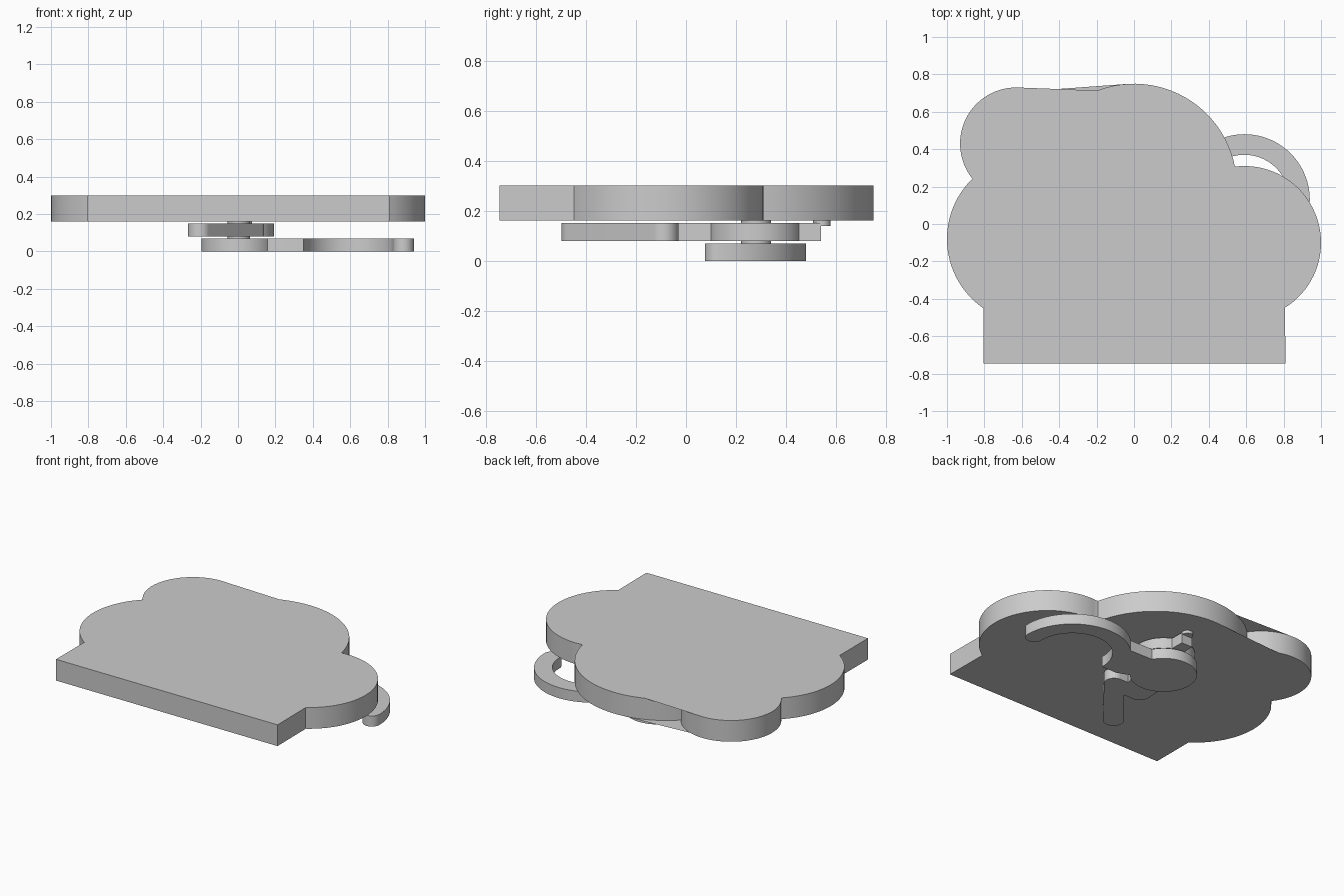
import bpy, bmesh
from math import cos, sin, radians

if "Cube" in bpy.data.objects:
    bpy.data.objects.remove(bpy.data.objects["Cube"])


def arc(cx, cy, r, a0, a1):
    """Points along an arc, angles in degrees."""
    n = max(4, int(abs(a1 - a0) / 4))
    steps = [radians(a0 + (a1 - a0) * i / n) for i in range(n + 1)]
    return [(cx + r * cos(a), cy + r * sin(a)) for a in steps]


def slab(name, outline, z0, z1):
    """Extrude a flat outline from z0 to z1."""
    bm = bmesh.new()
    face = bm.faces.new([bm.verts.new((x, y, z0)) for x, y in outline])
    ext = bmesh.ops.extrude_face_region(bm, geom=[face], use_keep_orig=True)
    verts = [v for v in ext["geom"] if isinstance(v, bmesh.types.BMVert)]
    bmesh.ops.translate(bm, verts=verts, vec=(0, 0, z1 - z0))
    bmesh.ops.recalc_face_normals(bm, faces=bm.faces[:])
    mesh = bpy.data.meshes.new(name)
    bm.to_mesh(mesh)
    bm.free()
    ob = bpy.data.objects.new(name, mesh)
    bpy.context.collection.objects.link(ob)
    bpy.ops.object.select_all(action='DESELECT')
    ob.select_set(True)
    bpy.context.view_layer.objects.active = ob
    bpy.ops.object.shade_smooth_by_angle(angle=radians(30))
    return ob


PX, PY = 0.005, 0.28  # pivot centre

# Cloud-shaped top plate with a straight base
plate = [(-0.805, -0.745), (0.81, -0.745)]
plate += arc(0.59, -0.10, 0.41, -58, 96)
plate += arc(0, 0.20, 0.55, 11.5, 134)
plate += arc(-0.63, 0.43, 0.30, 33, 219)
plate += arc(-0.55, -0.08, 0.45, 134.5, 236)
plate += [(-0.805, -0.45)]
slab("cloud_plate", plate, 0.16, 0.30)

# Pivot pin
slab("pivot_pin", arc(PX, PY, 0.06, 0, 356), 0.065, 0.165)

# Swinging hook: hub, short arm, curved hook with rounded tip
hook = arc(PX, PY, 0.20, 30, 320)
hook += [(0.24, 0.12), (0.35, 0.12)]
hook += arc(0.59, 0.13, 0.24, 180, 0)
hook += arc(0.885, 0.13, 0.055, 180, 360)[1:-1]
hook += arc(0.59, 0.13, 0.35, 0, 135)
slab("hook", hook, 0.0, 0.07)

# Trigger lever: hub, stop tab, neck, slanted finger arm
lever = arc(PX, PY, 0.187, -74, 66)
lever += [(0.08, 0.54), (0.0, 0.54)]
lever += arc(PX, PY, 0.187, 92, 190)
lever += arc(-0.13, -0.10, 0.06, 180, 270)
lever += [(-0.058, -0.16)]
lever += arc(-0.205, -0.435, 0.062, 141, 321)
lever += arc(0.08, -0.09, 0.06, 321, 450)
lever += [(0.02, -0.03)]
slab("lever", lever, 0.08, 0.15)

# Small stop pin beside the lever tab
slab("stop_pin", arc(0.04, 0.543, 0.035, 0, 350), 0.14, 0.165)
